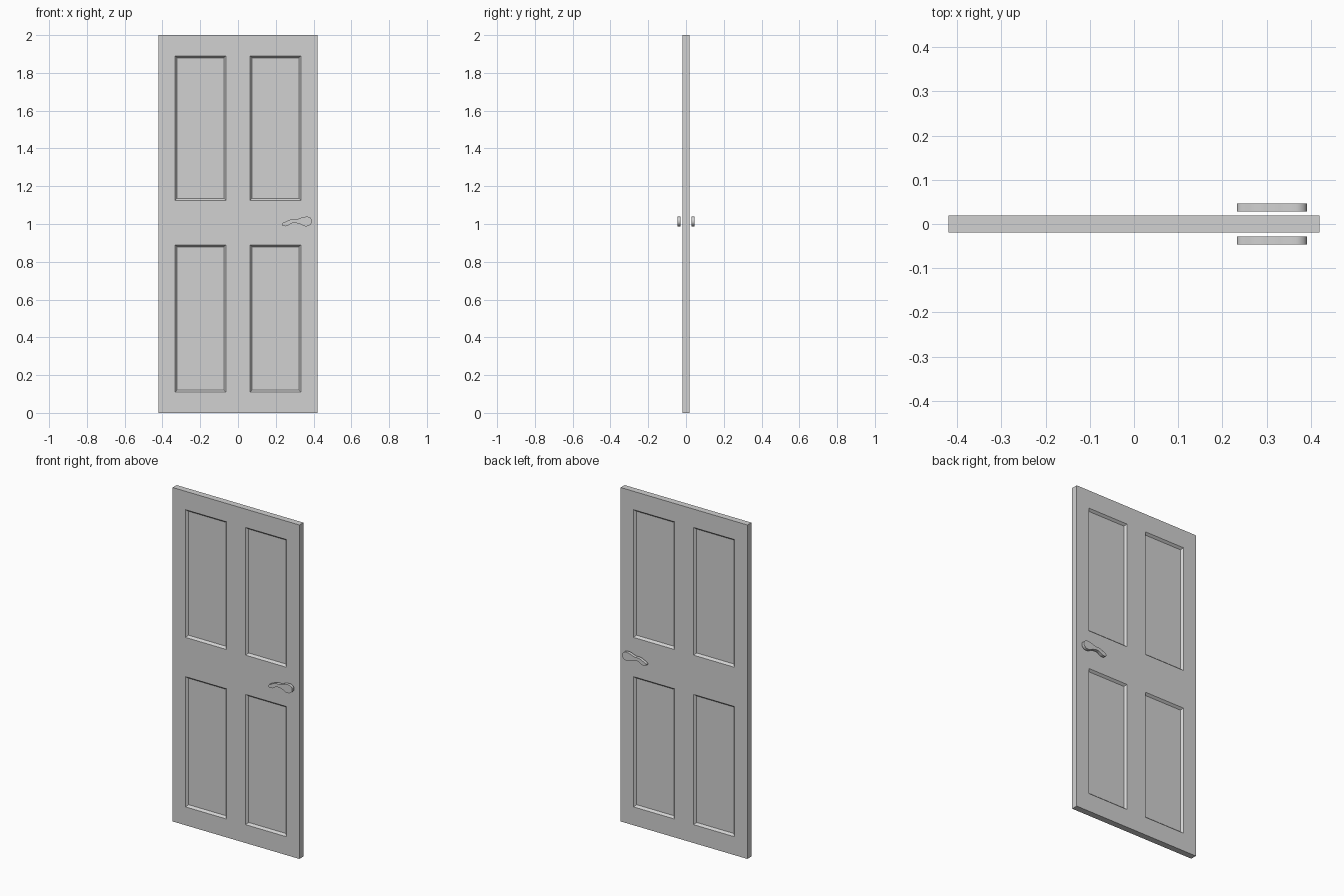
import bpy, bmesh, math
from mathutils import Vector

cube = bpy.data.objects.get("Cube")
if cube:
    bpy.data.objects.remove(cube, do_unlink=True)

WIDTH, THICK, HEIGHT = 0.84, 0.038, 2.0
PANELS_X = [(-0.334, -0.064), (0.064, 0.334)]
PANELS_Z = [(0.11, 0.89), (1.125, 1.89)]

# Single flat grey
grey = bpy.data.materials.new("grey")
grey.use_nodes = True
colour = (0.64, 0.64, 0.64, 1)
grey.diffuse_color = colour
grey.node_tree.nodes["Principled BSDF"].inputs["Base Color"].default_value = colour


def in_any(value, spans):
    return any(a < value < b for a, b in spans)


# Door slab, cut along the panel borders, with panels sunk on both sides
def make_door():
    bm = bmesh.new()
    bmesh.ops.create_cube(bm, size=1)
    bmesh.ops.scale(bm, vec=(WIDTH, THICK, HEIGHT), verts=bm.verts)
    bmesh.ops.translate(bm, vec=(0, 0, HEIGHT / 2), verts=bm.verts)
    for axis, spans in ((Vector((1, 0, 0)), PANELS_X), (Vector((0, 0, 1)), PANELS_Z)):
        for cut in (c for span in spans for c in span):
            geom = bm.verts[:] + bm.edges[:] + bm.faces[:]
            bmesh.ops.bisect_plane(bm, geom=geom, plane_co=axis * cut, plane_no=axis)
    bm.normal_update()
    panels = []
    for f in bm.faces:
        c = f.calc_center_median()
        if abs(f.normal.y) > 0.9 and in_any(c.x, PANELS_X) and in_any(c.z, PANELS_Z):
            panels.append(f)
    bmesh.ops.inset_individual(bm, faces=panels, thickness=0.016, depth=-0.013)
    mesh = bpy.data.meshes.new("door_panel")
    bm.to_mesh(mesh)
    bm.free()
    mesh.materials.append(grey)
    door = bpy.data.objects.new("door_panel", mesh)
    bpy.context.collection.objects.link(door)


# Lever handle: smooth closed outline (x, z) extruded through its thickness
OUTLINE = [(0.233, 0.996), (0.255, 1.014), (0.282, 1.024), (0.31, 1.025),
           (0.352, 1.038), (0.383, 1.033), (0.391, 1.014), (0.382, 0.995),
           (0.355, 0.988), (0.325, 1.001), (0.29, 1.005), (0.25, 0.988)]


def make_handle(name, y):
    curve = bpy.data.curves.new(name, "CURVE")
    curve.dimensions = "2D"
    curve.fill_mode = "BOTH"
    curve.extrude = 0.009
    curve.resolution_u = 5
    spline = curve.splines.new("BEZIER")
    spline.bezier_points.add(len(OUTLINE) - 1)
    for point, (x, z) in zip(spline.bezier_points, OUTLINE):
        point.co = (x, z, 0)
        point.handle_left_type = point.handle_right_type = "AUTO"
    spline.use_cyclic_u = True
    curve.materials.append(grey)
    handle = bpy.data.objects.new(name, curve)
    bpy.context.collection.objects.link(handle)
    handle.location.y = y
    handle.rotation_euler.x = math.pi / 2
    bpy.ops.object.select_all(action="DESELECT")
    handle.select_set(True)
    bpy.context.view_layer.objects.active = handle
    bpy.ops.object.convert(target="MESH")
    bpy.ops.object.shade_smooth_by_angle(angle=math.radians(40))


make_door()
make_handle("front_handle", -0.037)
make_handle("back_handle", 0.037)
